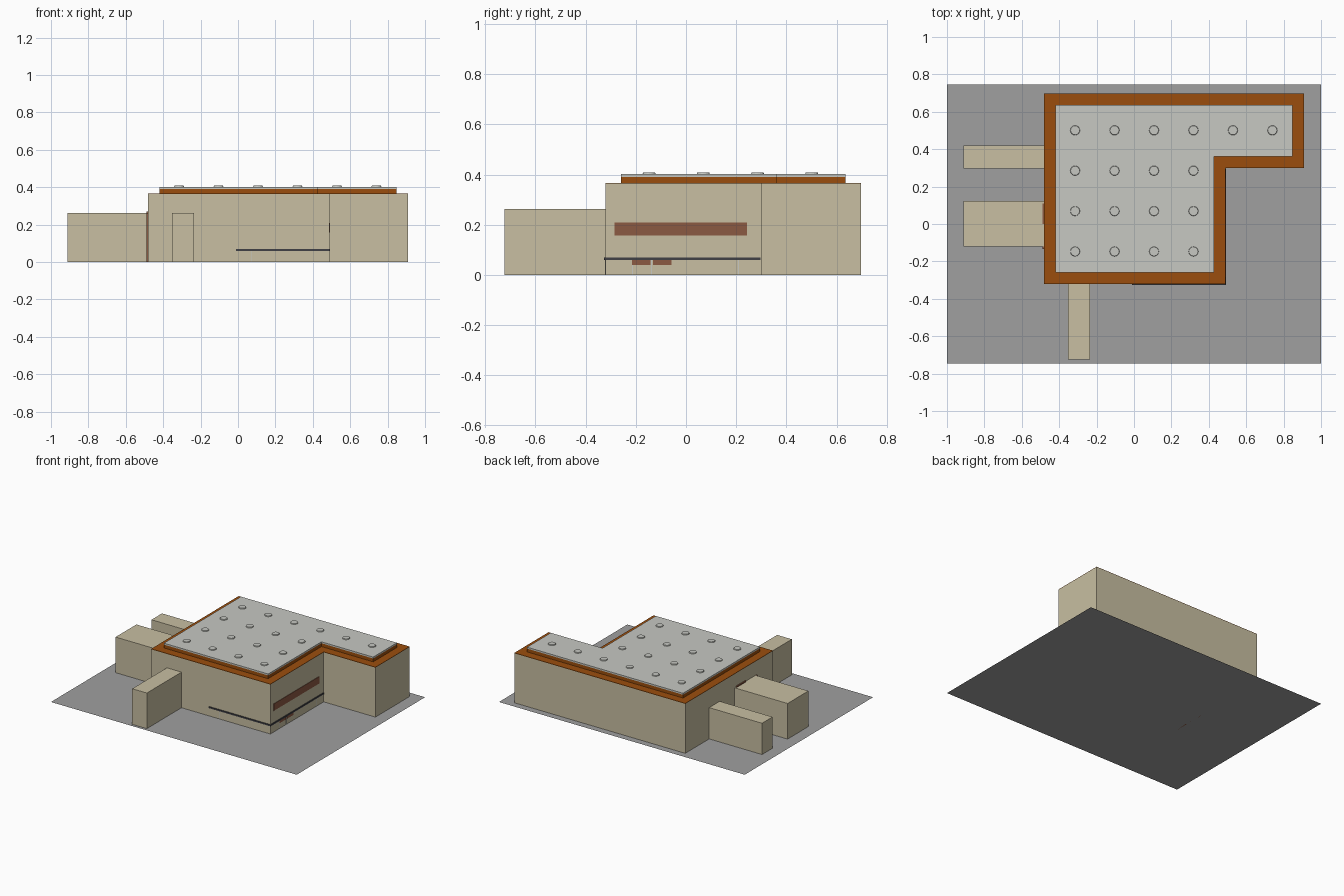
import bpy, bmesh

if "Cube" in bpy.data.objects:
    bpy.data.objects.remove(bpy.data.objects["Cube"])


def mat(name, r, g, b):
    m = bpy.data.materials.new(name)
    m.diffuse_color = (r, g, b, 1)
    m.use_nodes = True
    m.node_tree.nodes["Principled BSDF"].inputs["Base Color"].default_value = m.diffuse_color
    return m


BEIGE = mat("beige wall", 0.58, 0.52, 0.36)
ORANGE = mat("rust orange", 0.33, 0.076, 0.004)
ROOF = mat("pale grey roof", 0.57, 0.58, 0.54)
PAVING = mat("grey paving", 0.35, 0.35, 0.35)
BROWN = mat("brown panel", 0.26, 0.10, 0.055)
BLACK = mat("dark trim", 0.05, 0.05, 0.06)


def finish(name, bm, m):
    bmesh.ops.recalc_face_normals(bm, faces=bm.faces)
    me = bpy.data.meshes.new(name)
    bm.to_mesh(me)
    bm.free()
    me.materials.append(m)
    ob = bpy.data.objects.new(name, me)
    bpy.context.collection.objects.link(ob)
    return ob


def prism(name, pts, z0, z1, m, bottom=True):
    """Extrude a flat outline from z0 up to z1."""
    bm = bmesh.new()
    base = bm.faces.new([bm.verts.new((x, y, z0)) for x, y in pts])
    out = bmesh.ops.extrude_face_region(bm, geom=[base], use_keep_orig=bottom)
    for v in out["geom"]:
        if isinstance(v, bmesh.types.BMVert):
            v.co.z = z1
    if not bottom:
        low = [f for f in bm.faces if all(abs(v.co.z - z0) < 1e-6 for v in f.verts)]
        bmesh.ops.delete(bm, geom=low, context="FACES_ONLY")
    return finish(name, bm, m)


def box(name, x0, x1, y0, y1, z0, z1, m, bottom=True):
    return prism(name, [(x0, y0), (x1, y0), (x1, y1), (x0, y1)], z0, z1, m, bottom)


# L-shaped building outline, shrunk by d on every side
def outline(d):
    x0, xm, x1 = -0.482 + d, 0.488 - d, 0.909 - d
    y0, ym, y1 = -0.321 + d, 0.299 + d, 0.697 - d
    return [(x0, y0), (xm, y0), (xm, ym), (x1, ym), (x1, y1), (x0, y1)]


# Paved site
bm = bmesh.new()
bm.faces.new([bm.verts.new(p) for p in
              [(-1, -0.746, 0), (1, -0.746, 0), (1, 0.746, 0), (-1, 0.746, 0)]])
finish("site_paving", bm, PAVING)

# Main hall and stepped roof
prism("hall_walls", outline(0), 0, 0.364, BEIGE, bottom=False)
prism("roof_rim", outline(0), 0.364, 0.367, ORANGE)
prism("roof_step", outline(0.061), 0.367, 0.391, ORANGE)
prism("roof_slab", outline(0.061), 0.391, 0.402, ROOF)

# Round roof vents: four columns on the main part, two more over the wing
for j in range(4):
    for i in range(6 if j == 3 else 4):
        bm = bmesh.new()
        bmesh.ops.create_cone(bm, cap_ends=True, segments=16, radius1=0.026,
                              radius2=0.024, depth=0.006)
        bmesh.ops.translate(bm, verts=bm.verts,
                            vec=(-0.315 + 0.211 * i, -0.147 + 0.216 * j, 0.405))
        finish("roof_vent", bm, ROOF)

# Entrance annexes
box("west_annex_wide", -0.912, -0.482, -0.12, 0.122, 0, 0.262, BEIGE, False)
box("west_annex_narrow", -0.912, -0.482, 0.297, 0.419, 0, 0.23, BEIGE, False)
box("front_annex", -0.354, -0.235, -0.724, -0.321, 0, 0.262, BEIGE, False)

# Brown doors on the west wall
box("west_door_south", -0.490, -0.482, -0.133, -0.035, 0, 0.262, BROWN)
box("west_door_middle", -0.490, -0.482, 0.0, 0.11, 0, 0.27, BROWN)

# Dark trim along the front and right walls
box("front_trim", -0.012, 0.488, -0.326, -0.321, 0.059, 0.070, BLACK)
box("right_trim", 0.488, 0.493, -0.326, 0.297, 0.059, 0.070, BLACK)

# Brown window band and low panels on the right wall
box("window_band", 0.488, 0.491, -0.284, 0.244, 0.157, 0.208, BROWN)
for y in (-0.216, -0.132):
    box("low_panel", 0.488, 0.490, y, y + 0.075, 0.04, 0.059, BROWN)

# Pale thin posts below the trim
for y in (-0.214, -0.137, 0.21):
    box("right_post", 0.488, 0.490, y - 0.002, y + 0.002, 0, 0.059, ROOF)
box("front_post", 0.072, 0.076, -0.323, -0.321, 0, 0.059, ROOF)
